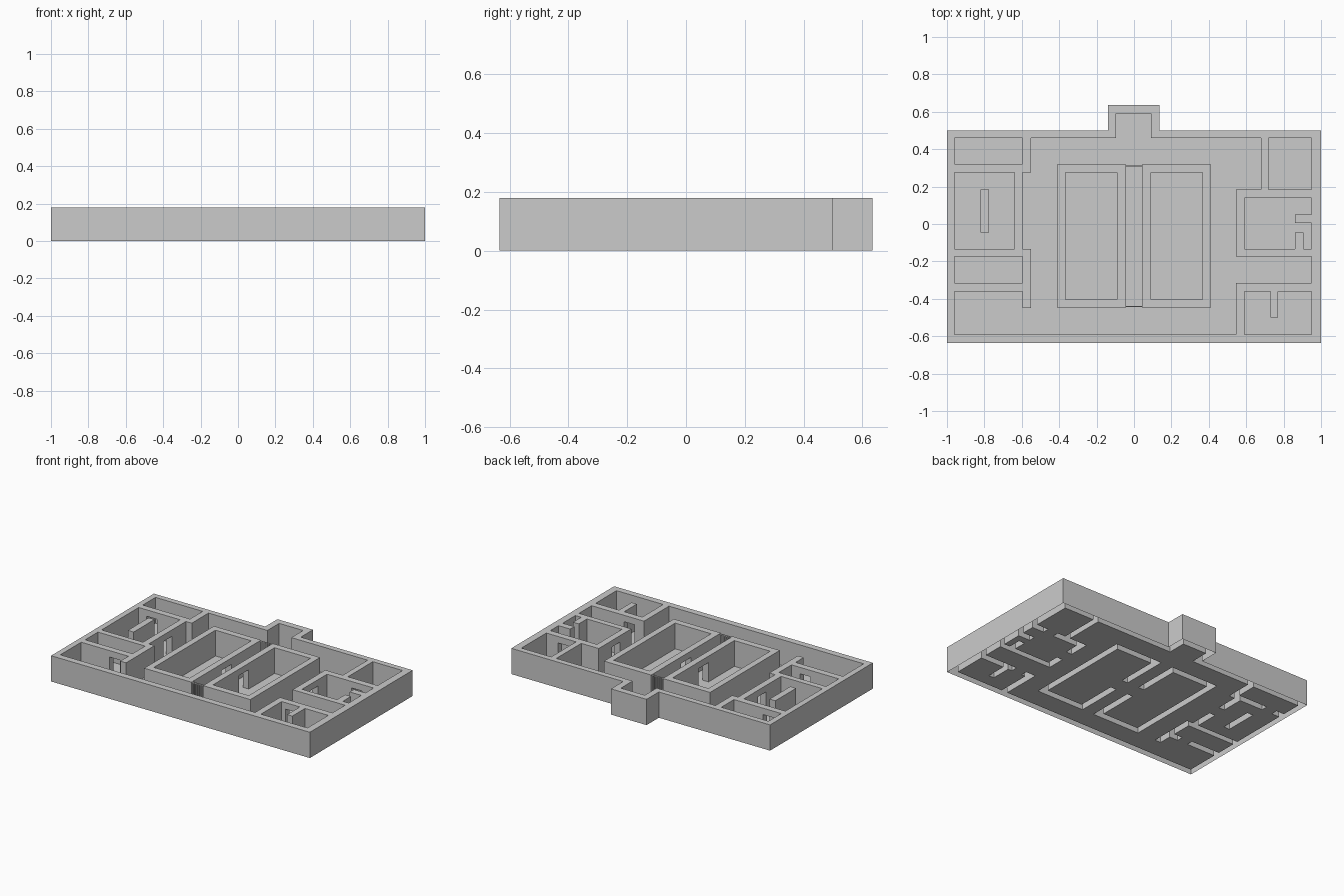
import bpy, bmesh

if "Cube" in bpy.data.objects:
    bpy.data.objects.remove(bpy.data.objects["Cube"])

H, DOOR_H = 0.18, 0.135      # wall height, door height
WALL, OPEN, DOOR = 1, 2, 3

# Plan painted in order as rectangles: kind, x0, y0, x1, y1
plan = [
    # outer block and entrance bay
    (WALL, -1, -.635, 1, .5), (WALL, -.14, .4, .135, .635),
    # hall, bay and side passages
    (OPEN, -.55, -.59, .545, .46), (OPEN, -.095, .4, .09, .59),
    (OPEN, .5, .185, .68, .46), (OPEN, -.595, -.135, -.5, .275),
    (OPEN, -.96, -.59, -.5, -.36), (WALL, -.595, -.45, -.55, -.36),
    (OPEN, .5, -.315, .95, -.175),
    # left rooms
    (OPEN, -.96, .32, -.595, .46), (OPEN, -.96, -.135, -.64, .275),
    (OPEN, -.96, -.315, -.595, -.175), (WALL, -.82, -.045, -.775, .185),
    # right rooms with their fins
    (OPEN, .72, .185, .95, .46), (OPEN, .59, -.135, .95, .14),
    (OPEN, .59, -.59, .95, -.36), (WALL, .86, .005, .95, .05),
    (WALL, .86, -.135, .905, -.045), (WALL, .73, -.5, .77, -.36),
    # doors
    (DOOR, -.74, -.36, -.66, -.315), (DOOR, -.9, .275, -.82, .32),
    (DOOR, -.64, .03, -.595, .12), (DOOR, .62, -.36, .7, -.315),
    (DOOR, .78, .14, .86, .185), (DOOR, .545, -.05, .59, .04),
]
# Two central rooms facing each other
for s in (-1, 1):
    def rect(kind, a, y0, b, y1):
        plan.append((kind, min(s*a, s*b), y0, max(s*a, s*b), y1))
    rect(WALL, .045, -.45, .41, .32)
    rect(OPEN, .09, -.405, .367, .275)
    rect(DOOR, .045, -.12, .09, -.01)

xs = sorted({r[i] for r in plan for i in (1, 3)})
ys = sorted({r[i] for r in plan for i in (2, 4)})


def kind_at(i, j):
    if not (0 <= i < len(xs) - 1 and 0 <= j < len(ys) - 1):
        return 0
    x, y = (xs[i] + xs[i+1]) / 2, (ys[j] + ys[j+1]) / 2
    k = 0
    for r in plan:
        if r[1] < x < r[3] and r[2] < y < r[4]:
            k = r[0]
    return k


def solid(i, j, band):
    k = kind_at(i, j)
    return k == WALL or (k == DOOR and band == 1)


def make(name, bm):
    bmesh.ops.remove_doubles(bm, verts=bm.verts, dist=1e-5)
    bmesh.ops.dissolve_limit(bm, angle_limit=.01, verts=bm.verts, edges=bm.edges)
    me = bpy.data.meshes.new(name)
    bm.to_mesh(me)
    bm.free()
    bpy.context.collection.objects.link(bpy.data.objects.new(name, me))


def quad(bm, pts, flip=False):
    bm.faces.new([bm.verts.new(p) for p in (pts[::-1] if flip else pts)])


# Walls (hollow underneath) and floor sheet
walls, floor = bmesh.new(), bmesh.new()
for i in range(-1, len(xs)):
    for j in range(-1, len(ys)):
        k = kind_at(i, j)
        if k:
            x0, x1, y0, y1 = xs[i], xs[i+1], ys[j], ys[j+1]
            flat = lambda z: [(x0, y0, z), (x1, y0, z), (x1, y1, z), (x0, y1, z)]
            if k != WALL:
                quad(floor, flat(0))
            if k != OPEN:
                quad(walls, flat(H))
            if k == DOOR:
                quad(walls, flat(DOOR_H), True)
        for band, (z0, z1) in enumerate(((0, DOOR_H), (DOOR_H, H))):
            a = solid(i, j, band)
            if a != solid(i + 1, j, band):
                x, y0, y1 = xs[i+1], ys[j], ys[j+1]
                quad(walls, [(x, y0, z0), (x, y1, z0), (x, y1, z1), (x, y0, z1)], not a)
            if a != solid(i, j + 1, band):
                y, x0, x1 = ys[j+1], xs[i], xs[i+1]
                quad(walls, [(x1, y, z0), (x0, y, z0), (x0, y, z1), (x1, y, z1)], not a)
make("walls", walls)
make("floor", floor)

# Barred gates closing both ends of the central passage
for name, y in (("front_gate", -.44), ("back_gate", .31)):
    bm = bmesh.new()
    parts = [(-.0385 + n * .0154, H / 2, .006, H) for n in range(6)]
    parts += [(0, H - .004, .09, .008)]
    for x, z, w, h in parts:
        vs = bmesh.ops.create_cube(bm, size=1)["verts"]
        bmesh.ops.scale(bm, vec=(w, .005, h), verts=vs)
        bmesh.ops.translate(bm, vec=(x, y, z), verts=vs)
    me = bpy.data.meshes.new(name)
    bm.to_mesh(me)
    bm.free()
    bpy.context.collection.objects.link(bpy.data.objects.new(name, me))
